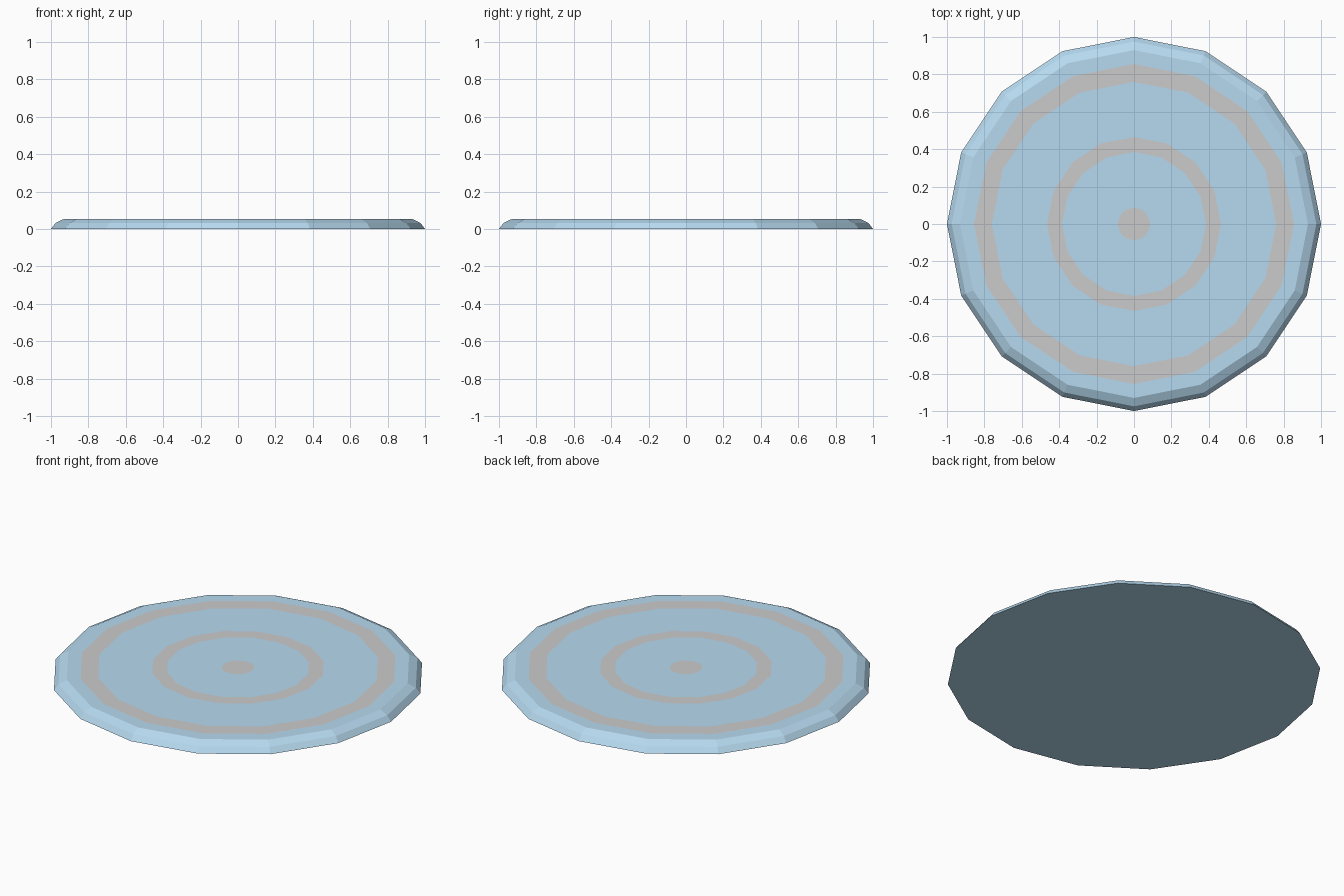
import bpy, bmesh
from math import cos, sin, pi

if "Cube" in bpy.data.objects:
    bpy.data.objects.remove(bpy.data.objects["Cube"])

SIDES = 16


def material(name, color):
    mat = bpy.data.materials.new(name)
    mat.diffuse_color = (*color, 1)
    mat.use_nodes = True
    mat.node_tree.nodes["Principled BSDF"].inputs["Base Color"].default_value = mat.diffuse_color
    return mat


blue = material("blue", (0.47, 0.70, 0.87))
grey = material("grey", (0.69, 0.69, 0.69))

# Rim profile and flush top bands: radius, height, material of the band going inward
profile = [
    (1.00, 0.00, 0), (0.975, 0.032, 0), (0.93, 0.054, 0),
    (0.855, 0.054, 1), (0.76, 0.054, 0),
    (0.465, 0.054, 1), (0.385, 0.054, 0),
    (0.087, 0.054, 1),
]

bm = bmesh.new()
rings = [[bm.verts.new((r * cos(2 * pi * i / SIDES), r * sin(2 * pi * i / SIDES), z))
          for i in range(SIDES)] for r, z, _ in profile]

# Bands between neighbouring rings
for outer, inner, (_, _, slot) in zip(rings, rings[1:], profile):
    for i in range(SIDES):
        j = (i + 1) % SIDES
        face = bm.faces.new((outer[i], outer[j], inner[j], inner[i]))
        face.material_index = slot

# Centre dot and flat underside
bm.faces.new(rings[-1]).material_index = 1
bm.faces.new(rings[0][::-1])

mesh = bpy.data.meshes.new("round_plate")
bm.to_mesh(mesh)
bm.free()
mesh.materials.append(blue)
mesh.materials.append(grey)
plate = bpy.data.objects.new("round_plate", mesh)
bpy.context.collection.objects.link(plate)
